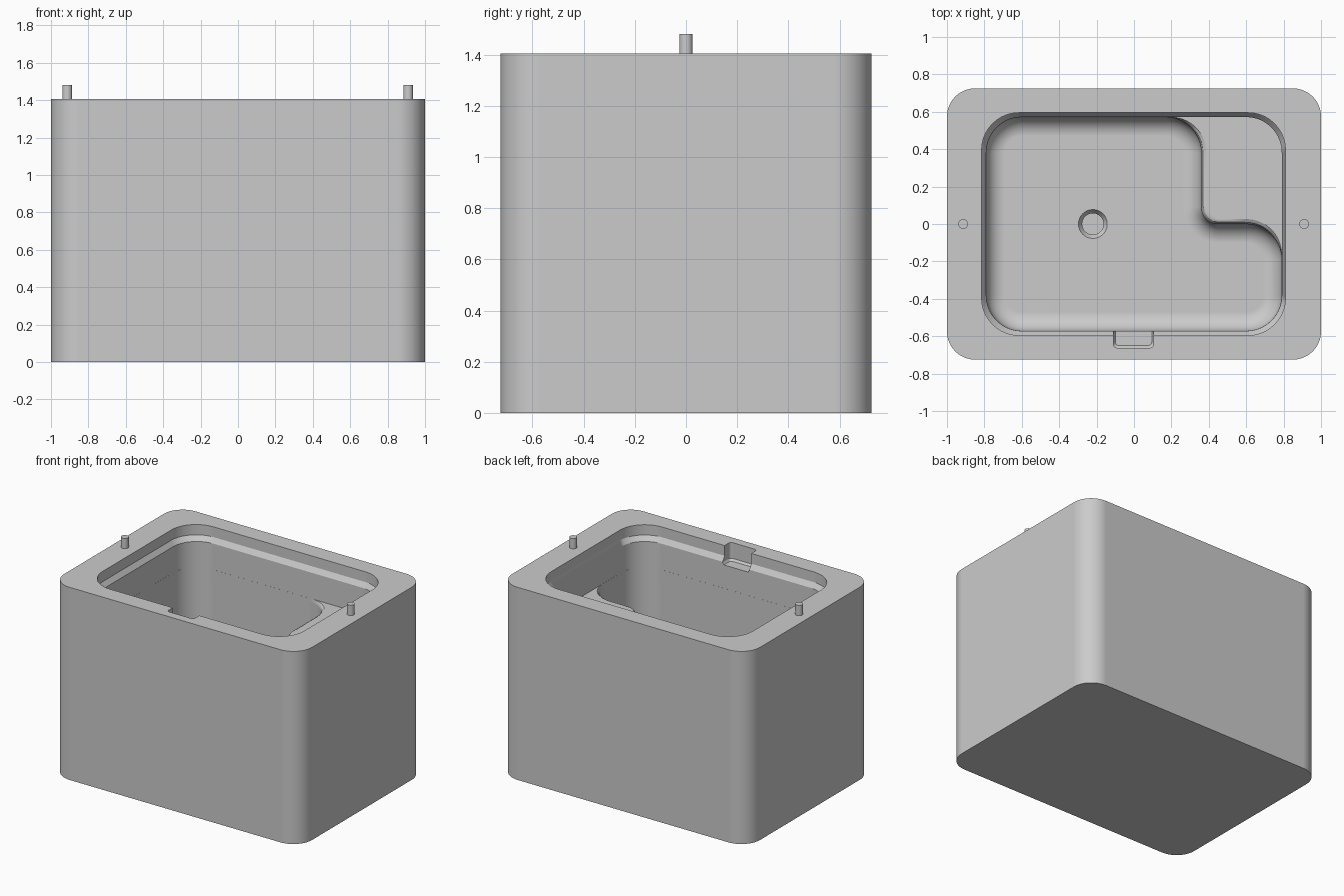
import bpy
import bmesh
from math import sin, cos, pi, radians
from mathutils import Vector

cube = bpy.data.objects.get("Cube")
if cube:
    bpy.data.objects.remove(cube, do_unlink=True)

grey = bpy.data.materials.new("plain_grey")
grey.use_nodes = True
grey.diffuse_color = (0.6, 0.6, 0.6, 1)
grey.node_tree.nodes["Principled BSDF"].inputs["Base Color"].default_value = (0.6, 0.6, 0.6, 1)


def rounded(corners, radii, steps=10):
    """Round each right-angled corner of a counter-clockwise outline."""
    pts = [Vector(c) for c in corners]
    out = []
    for i, p in enumerate(pts):
        r = radii[i]
        d_in = (p - pts[i - 1]).normalized()
        d_out = (pts[(i + 1) % len(pts)] - p).normalized()
        centre = p + r * (d_out - d_in)
        for k in range(steps + 1):
            t = pi / 2 * k / steps
            out.append(centre + r * (d_in * sin(t) - d_out * cos(t)))
    return out


def rect(x0, x1, y0, y1, r):
    return rounded([(x0, y0), (x1, y0), (x1, y1), (x0, y1)], [r] * 4)


def circle(x, y, r, n=48):
    return [Vector((x + r * cos(2 * pi * k / n), y + r * sin(2 * pi * k / n))) for k in range(n)]


def loft(name, sections):
    """Closed solid through (outline, height) sections."""
    bm = bmesh.new()
    rings = [[bm.verts.new((p.x, p.y, z)) for p in outline] for outline, z in sections]
    for low, high in zip(rings, rings[1:]):
        for i in range(len(low)):
            bm.faces.new((low[i - 1], low[i], high[i], high[i - 1]))
    bm.faces.new(rings[0][::-1])
    bm.faces.new(rings[-1])
    bmesh.ops.recalc_face_normals(bm, faces=bm.faces)
    mesh = bpy.data.meshes.new(name)
    bm.to_mesh(mesh)
    bm.free()
    mesh.materials.append(grey)
    obj = bpy.data.objects.new(name, mesh)
    bpy.context.collection.objects.link(obj)
    return obj


def activate(obj):
    bpy.ops.object.select_all(action='DESELECT')
    obj.select_set(True)
    bpy.context.view_layer.objects.active = obj


def carve(obj, cutter):
    cutter.hide_render = True
    activate(obj)
    mod = obj.modifiers.new("carve", 'BOOLEAN')
    mod.operation = 'DIFFERENCE'
    mod.solver = 'EXACT'
    mod.object = cutter
    bpy.ops.object.modifier_apply(modifier=mod.name)
    bpy.data.objects.remove(cutter, do_unlink=True)


TOP, SHELF, FLOOR = 1.405, 1.105, 0.18
WX, WY = 0.79, 0.572          # half size of the main cavity


def basin(inset, flare=0.0):
    """Cavity outline that steps around the corner shelf."""
    x, y = WX - inset, WY - inset
    sx, sy = 0.36 - inset + flare, -inset + flare
    r = 0.19 - inset
    return rounded([(-x, -y), (x, -y), (x, sy), (sx, sy), (sx, y), (-x, y)],
                   [r, r, r, 0.09 + inset, r, r])


# Outer block
body = loft("container_body", [(rect(-1, 1, -0.725, 0.725, 0.15), 0),
                               (rect(-1, 1, -0.725, 0.725, 0.15), TOP)])

# Upper opening down to the shelf, with a sloped lip
mouth = rect(-0.815, 0.81, -0.595, 0.595, 0.2)
throat = rect(-WX, WX, -WY, WY, 0.19)
carve(body, loft("opening_cutter", [(throat, SHELF), (throat, TOP - 0.11),
                                    (mouth, TOP - 0.075), (mouth, TOP + 0.1)]))

# Deep basin with a filleted floor and an eased shelf edge
R = 0.1
sections = []
for k in range(9):
    t = pi / 2 * k / 8
    sections.append((basin(R * (1 - sin(t)) + 0.0005), FLOOR + R * (1 - cos(t))))
sections += [(basin(0.0005), SHELF - 0.03), (basin(0.0005, 0.01), SHELF - 0.01),
             (basin(0.0005, 0.027), SHELF), (basin(0.0005, 0.027), SHELF + 0.02)]
carve(body, loft("basin_cutter", sections))

# Finger notch in the front rim
carve(body, loft("notch_cutter", [(rect(-0.10, 0.095, -0.65, -0.5, 0.02), TOP - 0.13),
                                  (rect(-0.11, 0.105, -0.662, -0.5, 0.02), TOP - 0.115),
                                  (rect(-0.11, 0.105, -0.662, -0.5, 0.02), TOP + 0.1)]))

# Countersunk blind hole in the floor
carve(body, loft("hole_cutter", [(circle(-0.22, 0, 0.057), FLOOR - 0.08),
                                 (circle(-0.22, 0, 0.057), FLOOR - 0.03),
                                 (circle(-0.22, 0, 0.077), FLOOR),
                                 (circle(-0.22, 0, 0.077), FLOOR + 0.02)]))

parts = [body]

# Nearly flush round plate on the floor
parts.append(loft("floor_disc", [(circle(-0.463, 0.215, 0.19), FLOOR - 0.004),
                                 (circle(-0.463, 0.215, 0.19), FLOOR + 0.003)]))

# Locating pins on the rim
for name, x in (("right_pin", -0.913), ("left_pin", 0.91)):
    parts.append(loft(name, [(circle(x, 0, 0.026, 32), TOP - 0.02),
                             (circle(x, 0, 0.026, 32), 1.48)]))

for obj in parts:
    activate(obj)
    bpy.ops.object.shade_smooth_by_angle(angle=radians(30))
    weighted = obj.modifiers.new("weighted_normals", 'WEIGHTED_NORMAL')
    weighted.keep_sharp = True
